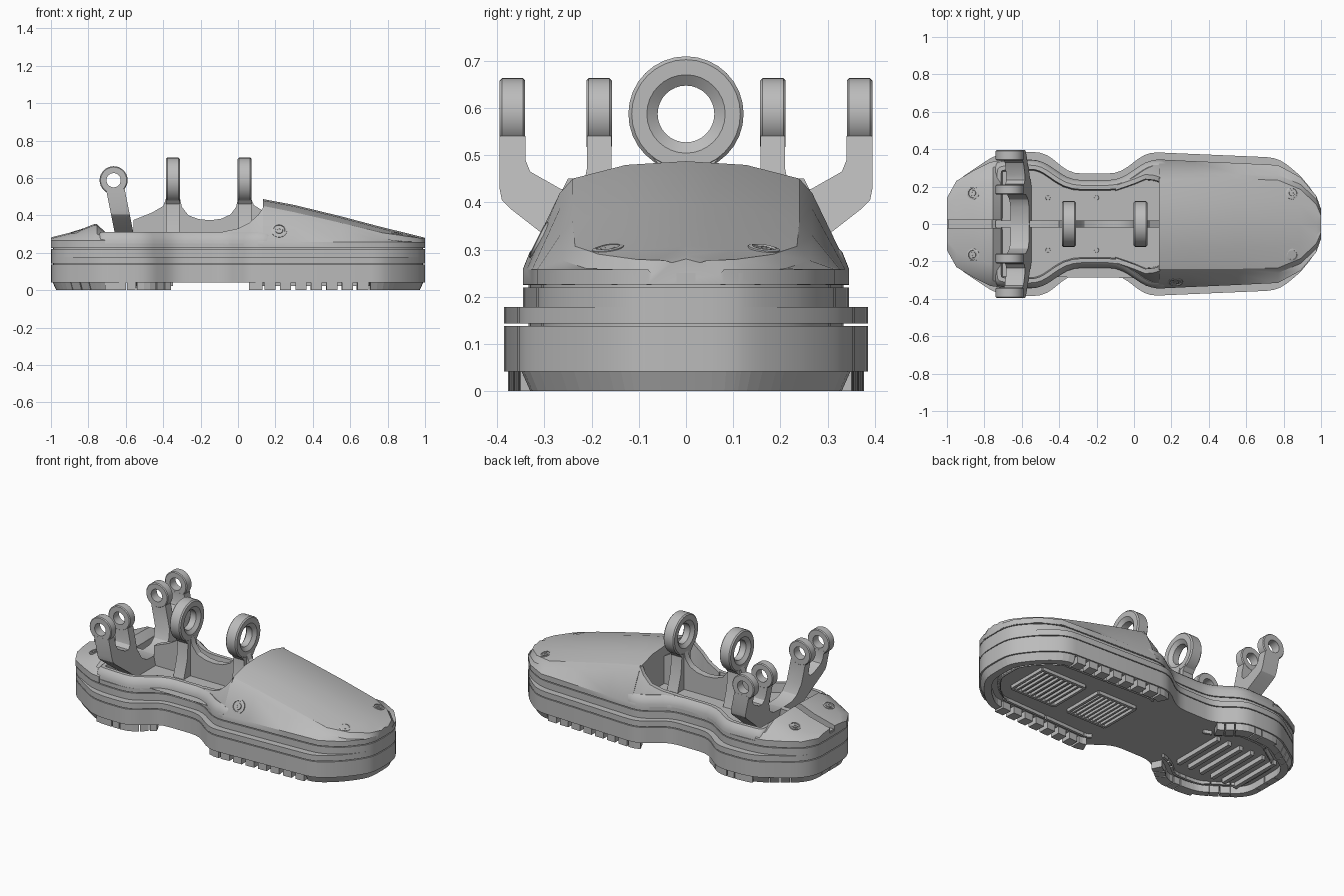
import bpy, bmesh, math
from mathutils import Vector

cube = bpy.data.objects.get("Cube")
if cube:
    bpy.data.objects.remove(cube, do_unlink=True)

grey = bpy.data.materials.new("mid grey")
grey.use_nodes = True
grey.diffuse_color = (0.5, 0.5, 0.5, 1)
grey.node_tree.nodes["Principled BSDF"].inputs["Base Color"].default_value = (0.5, 0.5, 0.5, 1)


def loft(name, rings, closed=False, angle=32):
    """Skin equal-length loops; cap the ends unless closed."""
    bm = bmesh.new()
    rows = [[bm.verts.new(p) for p in ring] for ring in rings]
    n = len(rows[0])
    pairs = list(zip(rows, rows[1:])) + ([(rows[-1], rows[0])] if closed else [])
    for a, b in pairs:
        for i in range(n):
            j = (i + 1) % n
            bm.faces.new((a[i], a[j], b[j], b[i]))
    if not closed:
        bm.faces.new(rows[0])
        bm.faces.new(rows[-1])
    bmesh.ops.recalc_face_normals(bm, faces=bm.faces)
    mesh = bpy.data.meshes.new(name)
    bm.to_mesh(mesh)
    bm.free()
    mesh.materials.append(grey)
    ob = bpy.data.objects.new(name, mesh)
    bpy.context.collection.objects.link(ob)
    bpy.ops.object.select_all(action='DESELECT')
    ob.select_set(True)
    bpy.context.view_layer.objects.active = ob
    bpy.ops.object.shade_smooth_by_angle(angle=math.radians(angle))
    return ob


def rounded(half, r=0.06):
    """Mirror a half outline over y = 0 and round its corners."""
    pts = [Vector(p) for p in half] + [Vector((x, -y)) for x, y in reversed(half)]
    out = []
    for i, p in enumerate(pts):
        a, b = pts[i - 1] - p, pts[(i + 1) % len(pts)] - p
        pa = p + a.normalized() * min(r, a.length * 0.42)
        pb = p + b.normalized() * min(r, b.length * 0.42)
        for t in (0, 0.33, 0.67, 1):
            out.append(pa * (1 - t) ** 2 + p * 2 * t * (1 - t) + pb * t * t)
    return out


def inset(loop, d):
    """Move a clockwise loop inwards by d."""
    out = []
    for i, p in enumerate(loop):
        a, b = (p - loop[i - 1]).normalized(), (loop[(i + 1) % len(loop)] - p).normalized()
        t = (a + b).normalized()
        out.append(p + Vector((t.y, -t.x)) * d / max(0.6, t.dot(a)))
    return out


def at(loop, z):
    return [(p.x, p.y, z) for p in loop]


def box(name, x0, x1, y0, y1, z0, z1):
    quad = [Vector(p) for p in ((x0, y0), (x0, y1), (x1, y1), (x1, y0))]
    return loft(name, [at(quad, z0), at(quad, z1)])


def lathe(name, centre, axis, profile, closed=True, seg=32):
    """Turn (radius, height) pairs about an axis."""
    q = Vector((0, 0, 1)).rotation_difference(Vector(axis))
    rings = [[Vector(centre) + q @ Vector((r * math.cos(k * math.tau / seg),
              r * math.sin(k * math.tau / seg), h)) for k in range(seg)] for r, h in profile]
    return loft(name, rings, closed)


def screw(name, centre, axis, r=0.034):
    lathe(name, centre, axis, [(r, -0.03), (r, 0.003), (r * 0.75, 0.005), (r * 0.7, -0.004),
          (r * 0.5, -0.004), (r * 0.45, 0.003), (r * 0.2, 0.003), (r * 0.18, -0.008)], False, 20)


# Sole layers
sole = rounded([(-1, 0.14), (-0.95, 0.23), (-0.75, 0.365), (-0.66, 0.385), (-0.48, 0.385),
                (-0.34, 0.27), (-0.08, 0.27), (0.07, 0.385), (0.77, 0.355), (0.89, 0.26),
                (0.975, 0.15), (1, 0.08)])
upper = rounded([(-1, 0.14), (-0.95, 0.23), (-0.77, 0.33), (-0.66, 0.345), (-0.5, 0.345),
                 (-0.34, 0.235), (-0.08, 0.235), (0.08, 0.345), (0.77, 0.315), (0.89, 0.25),
                 (0.975, 0.15), (1, 0.08)])
loft("core", [at(inset(upper, 0.012), 0.05), at(inset(upper, 0.012), 0.235)])
loft("lower_sole", [at(sole, 0.042), at(sole, 0.138)])
loft("upper_sole", [at(sole, 0.143), at(sole, 0.178)])
loft("middle_band", [at(upper, 0.17), at(upper, 0.22)])
loft("cover_base", [at(upper, 0.225), at(upper, 0.25)])

# Ankle deck with a raised rim
rim = rounded([(-0.76, 0.335), (-0.5, 0.345), (-0.34, 0.235), (-0.08, 0.235),
               (0.08, 0.345), (0.2, 0.34)])
loft("deck_rim", [at(rim, 0.225), at(rim, 0.265), at(inset(rim, 0.012), 0.295),
                  at(inset(rim, 0.028), 0.31), at(inset(rim, 0.05), 0.31),
                  at(inset(rim, 0.056), 0.255)])

# Toe hood: x, side width, shoulder width, shoulder height, crest height
hood = []
for x, w, ws, zs, top in ((0.135, 0.345, 0.255, 0.445, 0.487), (0.3, 0.337, 0.255, 0.412, 0.456),
                          (0.55, 0.326, 0.255, 0.355, 0.395), (0.77, 0.315, 0.25, 0.302, 0.337),
                          (0.89, 0.25, 0.2, 0.285, 0.308), (0.975, 0.15, 0.12, 0.274, 0.287),
                          (1, 0.08, 0.06, 0.272, 0.28)):
    side = [(w, 0.226), (w, 0.258), (ws + 0.012, zs - 0.025), (ws - 0.015, zs + 0.005),
            (ws * 0.5, top - 0.008)]
    half = [(x, y, z) for y, z in side]
    hood.append(half + [(x, 0, top)] + [(x, -y, z) for _, y, z in reversed(half)])
loft("toe_hood", hood)

for s, tag in ((1, "left"), (-1, "right")):
    # Hood flanks sweeping down to the rim
    flank = []
    for x, w, y, z in ((0.14, 0.345, 0.25, 0.45), (0.11, 0.343, 0.26, 0.405), (0.06, 0.32, 0.265, 0.36),
                       (0, 0.28, 0.24, 0.33), (-0.1, 0.236, 0.205, 0.308)):
        flank.append([(x, s * a, b) for a, b in ((w, 0.24), (w, 0.26), (y, z), (y - 0.025, z),
                                                 (y - 0.03, 0.24))])
    loft("hood_flank_" + tag, flank)

    # Heel cap halves with the groove between them
    cap = []
    for x, w, z in ((-1, 0.14, 0.282), (-0.95, 0.23, 0.295), (-0.86, 0.285, 0.318),
                    (-0.77, 0.33, 0.353), (-0.755, 0.333, 0.353), (-0.71, 0.34, 0.312)):
        cap.append([(x, s * a, b) for a, b in ((0.022, 0.226), (w, 0.226), (w, 0.265),
                   (w - 0.03, 0.265 + (z - 0.265) * 0.4), (w * 0.65, z - 0.006), (0.022, z))])
    loft("heel_cap_" + tag, cap)

    # Screws
    screw("toe_screw_" + tag, (0.845, s * 0.165, 0.301), (0.2, s * 0.15, 1))
    screw("heel_screw_" + tag, (-0.86, s * 0.165, 0.314), (-0.3, s * 0.04, 1))
    for x in (-0.46, -0.2):
        lathe("deck_stud", (x, s * 0.14, 0.255), (0, 0, 1), [(0.014, -0.01), (0.012, 0.006)], False, 12)

    # Rear fork: leaning plate with two uprights, ending in eyes
    fork = [(0, 0.25), (0.2, 0.25), (0.28, 0.315), (0.37, 0.385), (0.39, 0.405), (0.395, 0.43),
            (0.395, 0.54), (0.34, 0.54), (0.34, 0.49), (0.33, 0.465), (0.265, 0.428), (0.235, 0.425),
            (0.215, 0.445), (0.21, 0.47), (0.21, 0.54), (0.158, 0.54), (0.158, 0.4), (0.13, 0.34),
            (0.09, 0.315), (0, 0.31)]
    loft("rear_fork_" + tag, [[(-0.61 - (z - 0.31) * 0.2 + d, s * y, z) for y, z in fork]
                              for d in (-0.05, 0.05)])
    for y in (0.184, 0.3675):
        lathe("fork_eye_" + tag, (-0.665, s * y, 0.588), (0, 1, 0),
              [(0.038, -0.027), (0.07, -0.027), (0.075, -0.022), (0.075, 0.022),
               (0.07, 0.027), (0.038, 0.027)])

screw("side_screw", (0.22, -0.311, 0.32), (0, -0.89, 0.45), 0.042)
box("heel_groove_floor", -0.995, -0.7, -0.03, 0.03, 0.23, 0.26)
box("heel_rib", -0.74, -0.54, -0.018, 0.018, 0.24, 0.31)

# Central saddle rib
saddle = [(-0.56, 0.24), (-0.56, 0.375), (-0.46, 0.415), (-0.4, 0.45), (-0.385, 0.49), (-0.31, 0.49),
          (-0.3, 0.445), (-0.265, 0.4), (-0.21, 0.38), (-0.15, 0.374), (-0.09, 0.382), (-0.04, 0.405),
          (-0.01, 0.445), (0, 0.49), (0.07, 0.49), (0.085, 0.455), (0.14, 0.42), (0.14, 0.24)]
loft("saddle_rib", [[(x, y, z) for x, z in saddle] for y in (-0.02, 0.02)])

# Ankle lugs
for x, tag in ((-0.348, "rear"), (0.035, "front")):
    post = [(-0.085, 0.25), (-0.05, 0.36), (-0.042, 0.46), (-0.07, 0.495),
            (0.07, 0.495), (0.042, 0.46), (0.05, 0.36), (0.085, 0.25)]
    loft("lug_post_" + tag, [[(x + d, y, z) for y, z in post] for d in (-0.036, 0.036)])
    lathe("lug_ring_" + tag, (x, 0, 0.587), (1, 0, 0),
          [(0.06, -0.02), (0.083, -0.037), (0.115, -0.037), (0.122, -0.03), (0.122, 0.03),
           (0.115, 0.037), (0.083, 0.037), (0.06, 0.02)])


# Tread blocks following the sole edge
def tread(name, near, far, z, pitch):
    path, lower, inner = inset(sole, near), inset(sole, near + 0.02), inset(sole, far)
    for i in range(len(sole)):
        j = (i + 1) % len(sole)
        mid = (path[i] + path[j]) / 2
        if -0.36 < mid.x < 0.06:
            continue
        length = (path[j] - path[i]).length
        count = max(1, round(length / pitch))
        gap = min(0.24, 0.012 / length * (2 if abs(mid.x) < 0.72 else 1)) if length > 0.05 else 0
        for k in range(count):
            a, b = (k + gap / 2) / count, (k + 1 - gap / 2) / count
            if count > 3:
                a, b = (k + 0.15) / count, (k + 0.85) / count
            quad = lambda o, q: [o[i].lerp(o[j], a), o[i].lerp(o[j], b),
                                 q[i].lerp(q[j], b), q[i].lerp(q[j], a)]
            outer = lower if abs(mid.x) > 0.72 else path
            loft(name, [at(quad(path, inner), 0.045), at(quad(outer, inner), z)])


tread("edge_tread", 0.008, 0.07, 0, 0.08)
tread("inner_tread", 0.1, 0.115, 0.022, 0.3)

# Grip panels under the sole
for tag, x0, x1, w in (("toe", 0.46, 0.76, 0.13), ("ball", 0.1, 0.36, 0.13)):
    for s in (-1, 1):
        box(tag + "_panel_side", x0, x1, s * w - 0.008, s * w + 0.008, 0.022, 0.045)
    for x in (x0, x1):
        box(tag + "_panel_end", x - 0.008, x + 0.008, -w, w, 0.022, 0.045)
    for k in range(1, 9):
        x = x0 + (x1 - x0) * k / 9
        box(tag + "_panel_slat", x - 0.006, x + 0.006, -w, w, 0.026, 0.045)
for k in range(6):
    x = -0.86 + k * 0.08
    box("heel_slat", x - 0.012, x + 0.012, -0.17, 0.17, 0.015, 0.045)
